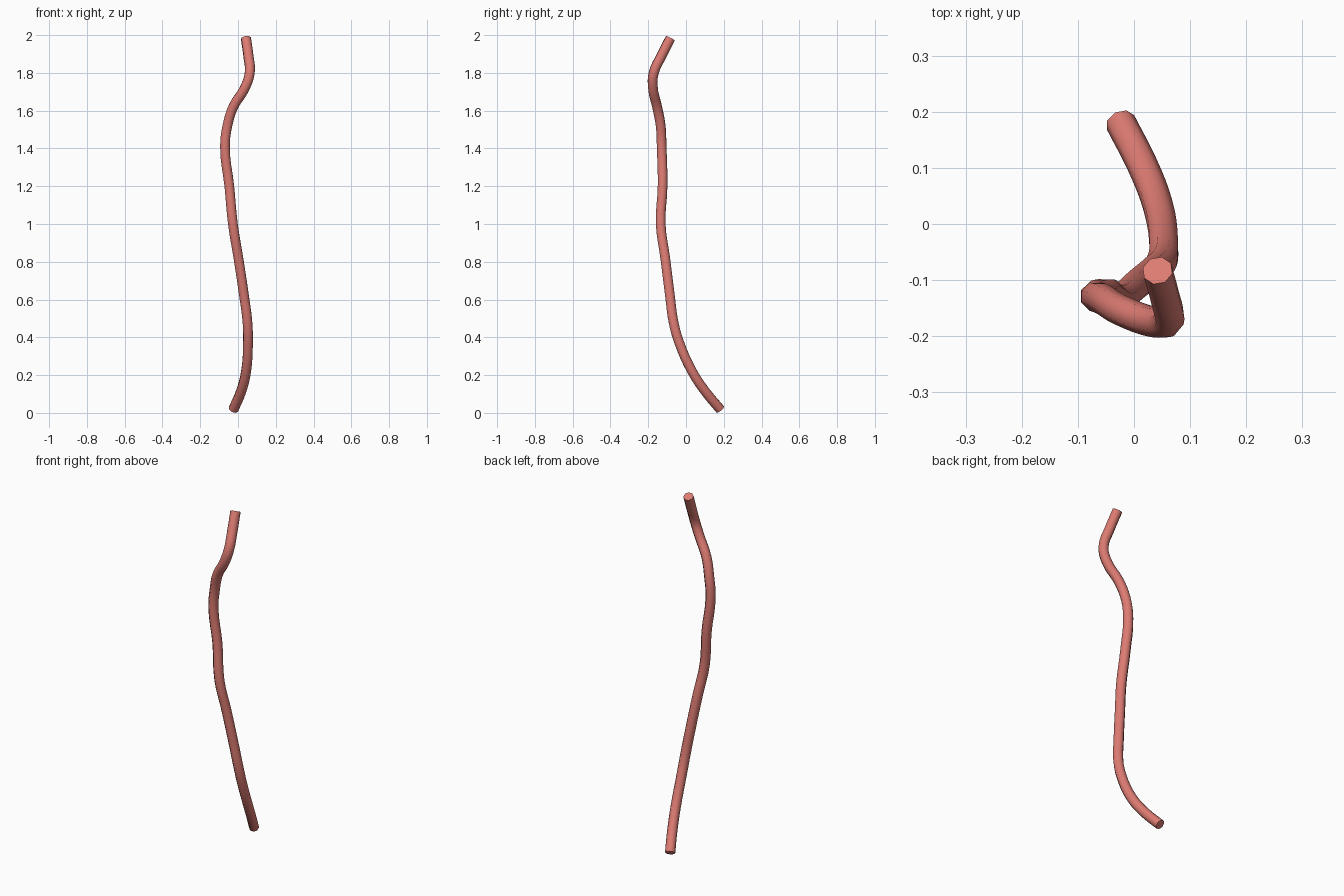
import bpy

if "Cube" in bpy.data.objects:
    bpy.data.objects.remove(bpy.data.objects["Cube"])

# Centreline of the wavy strand, bottom to top
path = [(-0.024, 0.181, 0.019), (0.015, 0.105, 0.11), (0.042, 0.035, 0.215),
        (0.053, -0.035, 0.37), (0.05, -0.066, 0.48), (0.032, -0.085, 0.62),
        (0.002, -0.11, 0.82), (-0.027, -0.134, 1.0), (-0.046, -0.124, 1.2),
        (-0.069, -0.129, 1.41), (-0.056, -0.134, 1.52), (-0.025, -0.153, 1.62),
        (0.036, -0.175, 1.72), (0.062, -0.171, 1.80), (0.055, -0.13, 1.89),
        (0.042, -0.083, 1.983)]

curve = bpy.data.curves.new("strand", 'CURVE')
curve.dimensions = '3D'
curve.bevel_depth = 0.0275
curve.bevel_resolution = 2      # eight-sided section
curve.use_fill_caps = True
curve.resolution_u = 4
spline = curve.splines.new('BEZIER')
spline.bezier_points.add(len(path) - 1)
for point, co in zip(spline.bezier_points, path):
    point.co = co
    point.handle_left_type = point.handle_right_type = 'AUTO'

# Turn the tube into a mesh with smooth sides and crisp flat ends
strand = bpy.data.objects.new("strand", curve)
bpy.context.collection.objects.link(strand)
bpy.context.view_layer.objects.active = strand
strand.select_set(True)
bpy.ops.object.convert(target='MESH')
strand = bpy.context.object
strand.name = "strand"
bpy.ops.object.mode_set(mode='EDIT')
bpy.ops.mesh.select_all(action='SELECT')
bpy.ops.mesh.remove_doubles(threshold=0.0005)
bpy.ops.mesh.normals_make_consistent(inside=False)
bpy.ops.object.mode_set(mode='OBJECT')
bpy.ops.object.shade_smooth_by_angle(angle=0.9)

# Coral red colour
coral = bpy.data.materials.new("coral_red")
coral.diffuse_color = (0.72, 0.2, 0.17, 1)
coral.use_nodes = True
coral.node_tree.nodes["Principled BSDF"].inputs["Base Color"].default_value = coral.diffuse_color
strand.data.materials.clear()
strand.data.materials.append(coral)
